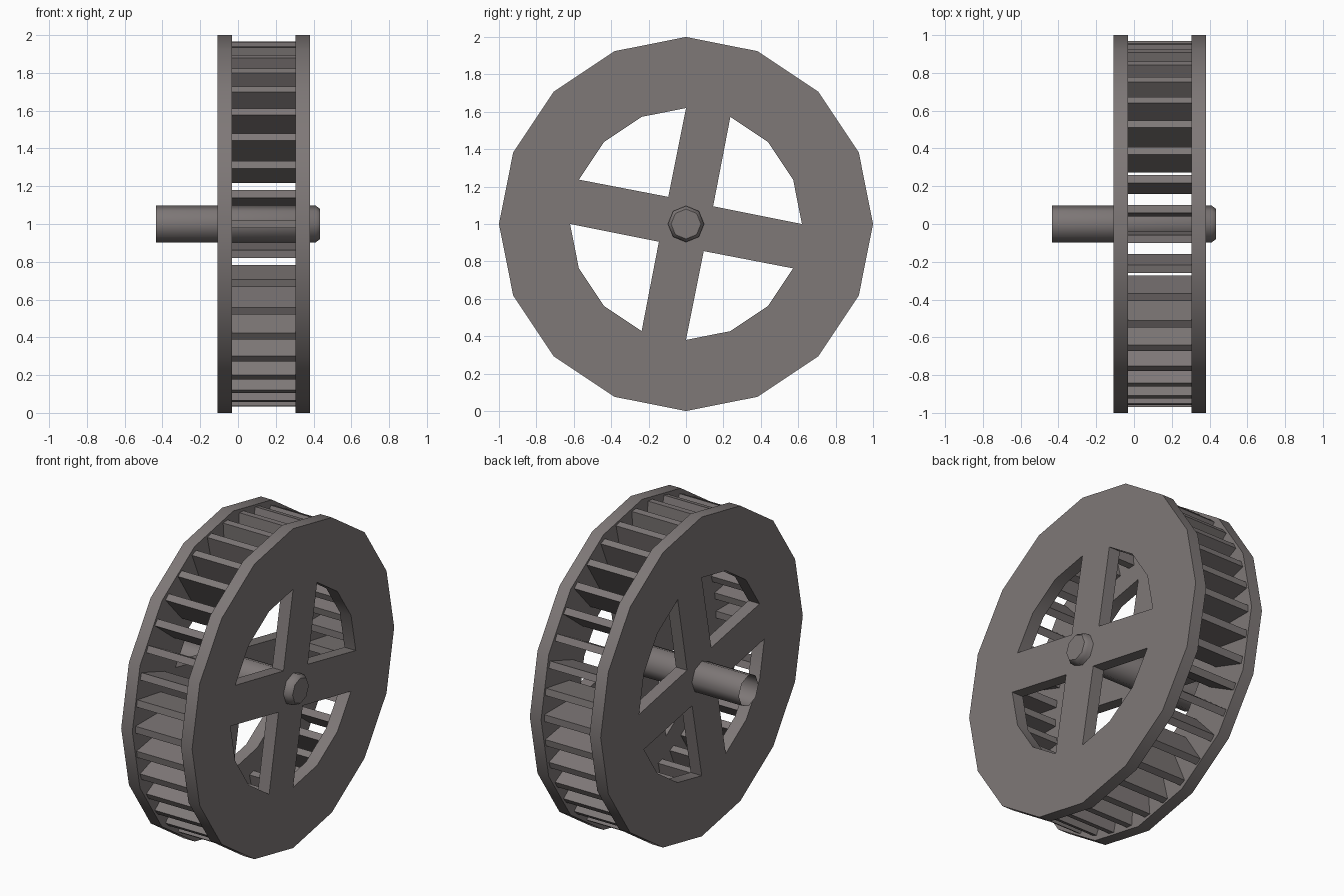
import bpy, bmesh, math
from mathutils import Matrix

if "Cube" in bpy.data.objects:
    bpy.data.objects.remove(bpy.data.objects["Cube"])

CZ = 1.0                      # height of the wheel centre
mat = bpy.data.materials.new("warm grey wood")
mat.diffuse_color = (0.21, 0.188, 0.186, 1)
mat.use_nodes = True
mat.node_tree.nodes["Principled BSDF"].inputs["Base Color"].default_value = mat.diffuse_color


def finish(name, bm, angle=30):
    """Turn a bmesh into an object, smooth below the given angle."""
    me = bpy.data.meshes.new(name)
    bm.to_mesh(me)
    bm.free()
    me.materials.append(mat)
    ob = bpy.data.objects.new(name, me)
    bpy.context.collection.objects.link(ob)
    bpy.ops.object.select_all(action='DESELECT')
    ob.select_set(True)
    bpy.context.view_layer.objects.active = ob
    bpy.ops.object.shade_smooth_by_angle(angle=math.radians(angle))
    return ob


def ring(bm, x, r, n):
    return [bm.verts.new((x, r * math.cos(2 * math.pi * i / n),
                          CZ + r * math.sin(2 * math.pi * i / n))) for i in range(n)]


def side_disc(name, x0, x1):
    """16-sided rim with four slanted spokes meeting in a square hub."""
    bm = bmesh.new()
    outer, inner = ring(bm, x0, 1.0, 16), ring(bm, x0, 0.62, 16)
    # hub corners, quarter turns of one point
    hub, y, z = [], 0.145, 0.095
    for k in range(4):
        hub.append(bm.verts.new((x0, y, CZ + z)))
        y, z = -z, y
    for i in range(16):
        j = (i + 1) % 16
        bm.faces.new((outer[i], outer[j], inner[j], inner[i]))
    for k in range(4):        # spoke k lies between hub corners k and k+1
        bm.faces.new((inner[4 * k + 3], inner[(4 * k + 4) % 16],
                      hub[(k + 1) % 4], hub[k]))
    bm.faces.new(hub)
    # thickness
    res = bmesh.ops.extrude_face_region(bm, geom=bm.faces[:], use_keep_orig=True)
    for v in res["geom"]:
        if isinstance(v, bmesh.types.BMVert):
            v.co.x = x1
    bmesh.ops.recalc_face_normals(bm, faces=bm.faces[:])
    finish(name, bm)


side_disc("left_wheel_disc", -0.109, -0.032)
side_disc("right_wheel_disc", 0.304, 0.382)

# Paddles: 38 radial boards between the discs
bm = bmesh.new()
R0, R1, THICK, X0, X1 = 0.73, 0.968, 0.043, -0.034, 0.306
for i in range(38):
    m = (Matrix.Translation((0, 0, CZ))
         @ Matrix.Rotation(2 * math.pi * i / 38, 4, 'X')
         @ Matrix.Translation(((X0 + X1) / 2, (R0 + R1) / 2, 0))
         @ Matrix.Diagonal((X1 - X0, R1 - R0, THICK, 1)))
    bmesh.ops.create_cube(bm, size=1, matrix=m)
finish("paddles", bm)

# Axle: eight-sided tube, open on the left, chamfered cap on the right
bm = bmesh.new()
loops = [ring(bm, x, r, 8) for x, r in ((-0.434, 0.097), (0.412, 0.097), (0.434, 0.08))]
for a, b in zip(loops, loops[1:]):
    for i in range(8):
        j = (i + 1) % 8
        bm.faces.new((a[i], a[j], b[j], b[i]))
bm.faces.new(loops[-1])
finish("axle", bm, 46)
